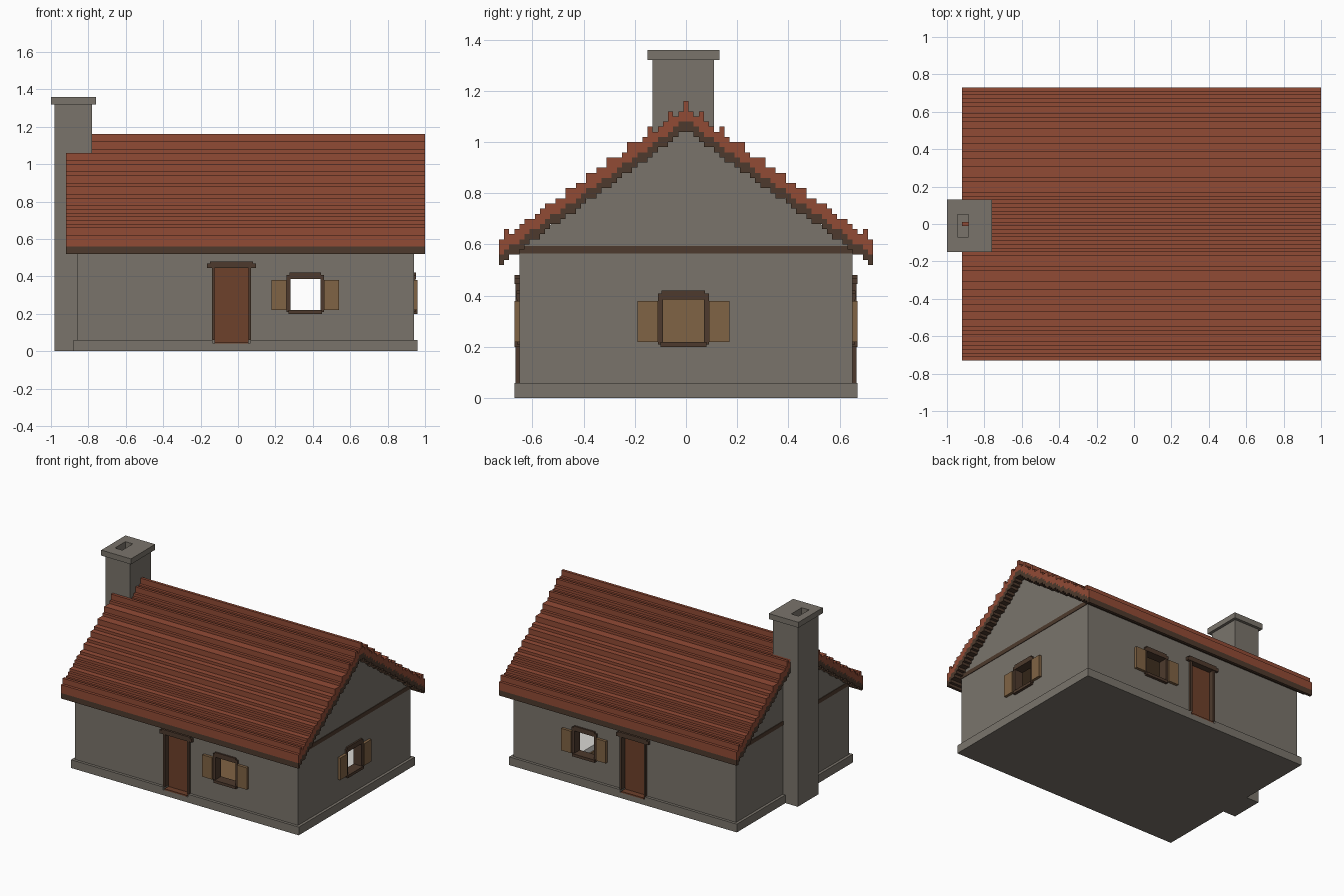
import bpy
import bmesh

cube = bpy.data.objects.get("Cube")
if cube:
    bpy.data.objects.remove(cube, do_unlink=True)


def material(name, rgb):
    m = bpy.data.materials.new(name)
    m.use_nodes = True
    m.diffuse_color = (*rgb, 1)
    for n in m.node_tree.nodes:
        if n.type == 'BSDF_PRINCIPLED':
            n.inputs["Base Color"].default_value = (*rgb, 1)
            n.inputs["Roughness"].default_value = 0.9
    return m


STONE = material("stone grey", (0.195, 0.175, 0.148))
TILE = material("roof tile red", (0.283, 0.07, 0.036))
TIMBER = material("dark timber", (0.075, 0.042, 0.026))
WOOD = material("light wood", (0.216, 0.125, 0.058))
DOOR = material("door brown", (0.155, 0.052, 0.024))
LINEN = material("white linen", (0.7, 0.69, 0.66))


def finish(name, bm, *mats):
    bmesh.ops.recalc_face_normals(bm, faces=bm.faces)
    mesh = bpy.data.meshes.new(name)
    bm.to_mesh(mesh)
    bm.free()
    for m in mats:
        mesh.materials.append(m)
    ob = bpy.data.objects.new(name, mesh)
    bpy.context.collection.objects.link(ob)
    return ob


def boxes(name, mat, *spans):
    """One object made of boxes, each (x0, x1, y0, y1, z0, z1)."""
    bm = bmesh.new()
    for s in spans:
        vs = bmesh.ops.create_cube(bm, size=1)["verts"]
        for v in vs:
            for a in range(3):
                lo, hi = sorted(s[2 * a:2 * a + 2])
                v.co[a] = hi if v.co[a] > 0 else lo
    return finish(name, bm, mat)


def prism(name, profile, x0, x1, *mats):
    """Extrude a (y, z) outline along x."""
    bm = bmesh.new()
    face = bm.faces.new([bm.verts.new((x0, y, z)) for y, z in profile])
    new = bmesh.ops.extrude_face_region(bm, geom=[face])["geom"]
    moved = [g for g in new if isinstance(g, bmesh.types.BMVert)]
    bmesh.ops.translate(bm, verts=moved, vec=(x1 - x0, 0, 0))
    return finish(name, bm, *mats)


def cut(ob, *spans):
    """Subtract boxes from an object and apply the result."""
    for s in spans:
        cutter = boxes("cutter", STONE, s)
        cutter.hide_render = True
        mod = ob.modifiers.new("cut", 'BOOLEAN')
        mod.operation, mod.solver, mod.object = 'DIFFERENCE', 'EXACT', cutter
        deps = bpy.context.evaluated_depsgraph_get()
        mesh = bpy.data.meshes.new_from_object(ob.evaluated_get(deps))
        ob.modifiers.clear()
        ob.data = mesh
        bpy.data.objects.remove(cutter, do_unlink=True)


# Main dimensions
X0, X1, Y = -0.86, 0.94, 0.65
T = 0.06
WIN_X, WIN_Y, DOOR_X = 0.36, -0.01, -0.035

# Walls with gables, hollow below the ceiling
walls = prism("walls", [(-Y, 0.06), (Y, 0.06), (Y, 0.59), (0, 1.06), (-Y, 0.59)],
              X0, X1, STONE, WOOD)
cut(walls,
    (X0 + T, X1 - T, -Y + T, Y - T, 0.05, 0.55),
    (WIN_X - 0.09, WIN_X + 0.09, -0.8, 0.8, 0.21, 0.39),
    (X1 - 0.15, X1 + 0.1, WIN_Y - 0.09, WIN_Y + 0.09, 0.21, 0.39),
    (DOOR_X - 0.1, DOOR_X + 0.1, -0.8, 0.8, 0.04, 0.45))
while len(walls.data.materials) < 2:
    walls.data.materials.append(WOOD)
for p in walls.data.polygons:
    c = p.center
    inside = X0 + T - 0.002 < c.x < X1 - T + 0.002 and abs(c.y) < Y - T + 0.002
    p.material_index = int(inside and 0.07 < c.z < 0.56)

# Plinth, notched at both doors
plinth = boxes("plinth", STONE, (-0.88, 0.96, -0.67, 0.67, 0, 0.06))
cut(plinth, *[(DOOR_X - 0.1, DOOR_X + 0.1, s * 0.6, s * 0.8, 0.04, 0.1) for s in (-1, 1)])

# Interior: floor, partition and bed
boxes("floor", WOOD, (X0 + T, X1 - T, -Y + T, Y - T, 0.055, 0.064))
boxes("partition", WOOD, (-0.20, -0.17, -Y + T, Y - T, 0.06, 0.55))
boxes("bed_frame", WOOD, (0.5, 0.87, 0.05, 0.58, 0.06, 0.10))
boxes("bed_linen", LINEN, (0.51, 0.86, 0.06, 0.57, 0.10, 0.14))

# Timber bands under the gables
boxes("gable_beams", TIMBER,
      (X1 - 0.01, X1 + 0.004, -Y, Y, 0.565, 0.595),
      (X0 + 0.01, X0 - 0.004, -Y, Y, 0.565, 0.595))

# Stepped roof: columns of one step width, mirrored about the ridge
STEP, N = 0.02, 36


def snap(z):
    return STEP * round(z / STEP)


def tile_top(i):
    if i == 0:
        return 1.16
    return snap(1.135 - 0.72 * STEP * i) + (STEP if i % 4 == 3 else 0)


def tile_base(i):
    return snap(1.085 - 0.72 * STEP * i)


def board_base(i):
    return tile_base(i) - 0.04


def stair(height):
    pts = []
    for i in range(-N, N + 1):
        z = height(abs(i))
        if pts and abs(pts[-1][1] - z) < 1e-6:
            pts.pop()
        else:
            pts.append(((i - 0.5) * STEP, z))
        pts.append(((i + 0.5) * STEP, z))
    return pts


prism("roof_tiles", stair(tile_top) + stair(tile_base)[::-1], -0.92, 1.0, TILE)
prism("roof_boards", stair(tile_base) + stair(board_base)[::-1], -0.92, 1.0, TIMBER)

# Chimney with an open flue
flue = (-0.945, -0.885, -0.07, 0.05, 1.15, 1.5)
stack = boxes("chimney_stack", STONE, (-0.98, -0.78, -0.13, 0.11, 0, 1.32))
cap = boxes("chimney_cap", STONE, (-1.0, -0.76, -0.15, 0.13, 1.32, 1.36))
cut(stack, flue)
cut(cap, flue)


# Openings are laid out as (u along wall, d outward, z) and placed on a wall
def place(side, u0, u1, d0, d1, z0, z1):
    if side == "right":
        return (X1 + d0, X1 + d1, WIN_Y + u0, WIN_Y + u1, z0, z1)
    s = -1 if side == "front" else 1
    return (u0, u1, s * (Y + d0), s * (Y + d1), z0, z1)


def window(side, c):
    def at(u0, u1, d0, d1, z0, z1):
        return place(side, c + u0, c + u1, d0, d1, z0, z1)
    boxes(side + "_window_frame", TIMBER,
          at(-0.10, -0.08, -0.055, 0.01, 0.21, 0.39),
          at(0.08, 0.10, -0.055, 0.01, 0.21, 0.39),
          at(-0.09, 0.09, -0.055, 0.02, 0.20, 0.22),
          at(-0.10, 0.10, -0.055, 0.012, 0.385, 0.408),
          at(-0.085, 0.085, -0.055, 0.012, 0.408, 0.42))
    boxes(side + "_shutters", WOOD,
          at(-0.18, -0.10, 0, 0.02, 0.22, 0.38),
          at(0.10, 0.18, 0, 0.02, 0.22, 0.38))


def door(side, c):
    def at(u0, u1, d0, d1, z0, z1):
        return place(side, c + u0, c + u1, d0, d1, z0, z1)
    boxes(side + "_door", DOOR,
          at(-0.09, 0.09, -0.045, -0.025, 0.04, 0.45),
          at(-0.09, 0.09, -0.045, 0.02, 0.04, 0.05))
    boxes(side + "_door_frame", TIMBER,
          at(-0.105, -0.09, -0.055, 0.015, 0.06, 0.45),
          at(0.09, 0.105, -0.055, 0.015, 0.06, 0.45),
          at(-0.13, 0.13, -0.055, 0.02, 0.445, 0.47),
          at(-0.115, 0.115, -0.055, 0.02, 0.47, 0.48))


for side in ("front", "back"):
    window(side, WIN_X)
    door(side, DOOR_X)
window("right", 0)
